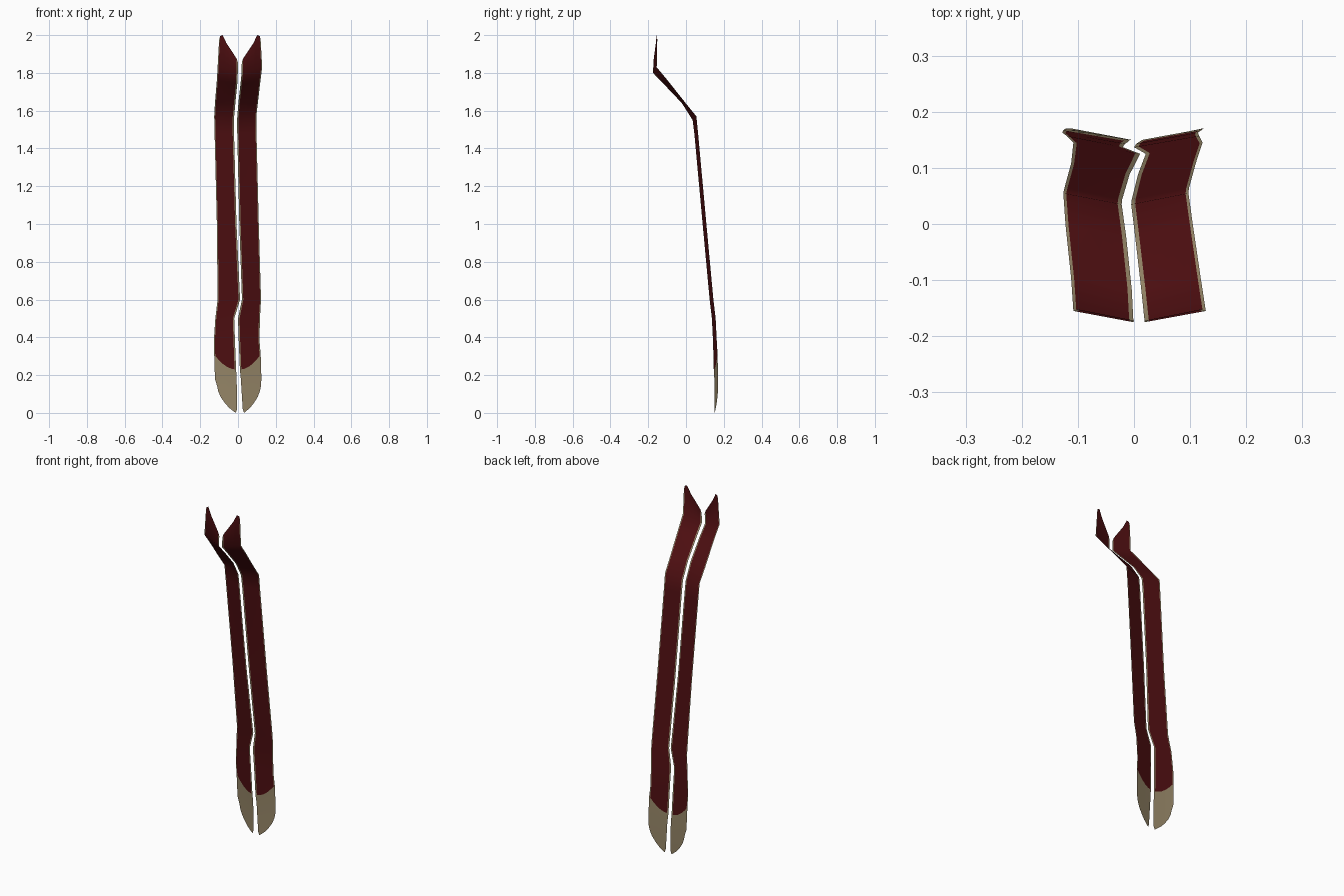
import bpy
import bmesh

cube = bpy.data.objects.get("Cube")
if cube:
    bpy.data.objects.remove(cube, do_unlink=True)


def make_material(name, color):
    mat = bpy.data.materials.new(name)
    mat.use_nodes = True
    mat.diffuse_color = color
    mat.node_tree.nodes["Principled BSDF"].inputs["Base Color"].default_value = color
    return mat


maroon = make_material("dark maroon", (0.075, 0.0045, 0.0055, 1))
tan = make_material("tan trim", (0.30, 0.235, 0.135, 1))

# Positions across the width, outer edge (0) to inner edge (1)
COLS = (0, 0.05, 0.18, 0.4, 0.6, 0.8, 0.93, 1)

# Heights of the slanted tip, the curved colour border and the rounded foot
TIP = (1.975, 1.995, 2.0, 1.955, 1.925, 1.895, 1.875, 1.855)
BORDER = [0.23 + 0.08 * (1 - t) ** 2 for t in COLS]
FOOT = (0.14, 0.115, 0.083, 0.05, 0.027, 0.01, 0.0, 0.02)


def level(z, drop=0.0):
    return [z - drop * t for t in COLS]


# Each row: heights across the strip, depth of the outer edge
ROWS = (
    (TIP, -0.152),
    (level(1.83, 0.03), -0.155),
    (level(1.76, 0.02), -0.097),
    (level(1.64), -0.002),
    (level(1.57, 0.02), 0.055),
    (level(1.48), 0.064),
    (level(1.0), 0.108),
    (level(0.6), 0.145),
    (level(0.5), 0.157),
    (level(0.38), 0.163),
    (BORDER, 0.167),
    (level(0.18), 0.17),
    (FOOT, 0.17),
)
BORDER_ROW = 10
INNER_FORWARD = 0.02


def build_strip(name, outer, inner):
    bm = bmesh.new()
    grid = []
    for (heights, depth), xo, xi in zip(ROWS, outer, inner):
        grid.append([bm.verts.new((xo + (xi - xo) * t, depth - INNER_FORWARD * t, z))
                     for t, z in zip(COLS, heights)])
    last = len(COLS) - 2
    for r in range(len(grid) - 1):
        for c in range(last + 1):
            face = bm.faces.new((grid[r][c], grid[r + 1][c],
                                 grid[r + 1][c + 1], grid[r][c + 1]))
            face.smooth = True
            # Tan foot and thin tan edges
            face.material_index = int(r >= BORDER_ROW or c in (0, last))
    bmesh.ops.recalc_face_normals(bm, faces=bm.faces)
    if sum(f.normal.y for f in bm.faces) > 0:
        bmesh.ops.reverse_faces(bm, faces=bm.faces)
    mesh = bpy.data.meshes.new(name)
    bm.to_mesh(mesh)
    bm.free()
    mesh.materials.append(maroon)
    mesh.materials.append(tan)
    obj = bpy.data.objects.new(name, mesh)
    bpy.context.collection.objects.link(obj)


# Outer and inner edge x, from tip to foot
build_strip("right_ribbon",
            (-0.10, -0.108, -0.112, -0.122, -0.126, -0.124, -0.112,
             -0.108, -0.12, -0.128, -0.126, -0.122, -0.11),
            (0.0, -0.001, -0.004, -0.014, -0.022, -0.021, -0.008,
             0.011, -0.02, -0.016, -0.01, -0.007, -0.005))
build_strip("left_ribbon",
            (0.12, 0.128, 0.119, 0.105, 0.097, 0.098, 0.11,
             0.122, 0.116, 0.114, 0.12, 0.124, 0.121),
            (0.02, 0.019, 0.013, 0.002, -0.005, -0.004, 0.007,
             0.021, 0.0, 0.004, 0.01, 0.015, 0.025))
